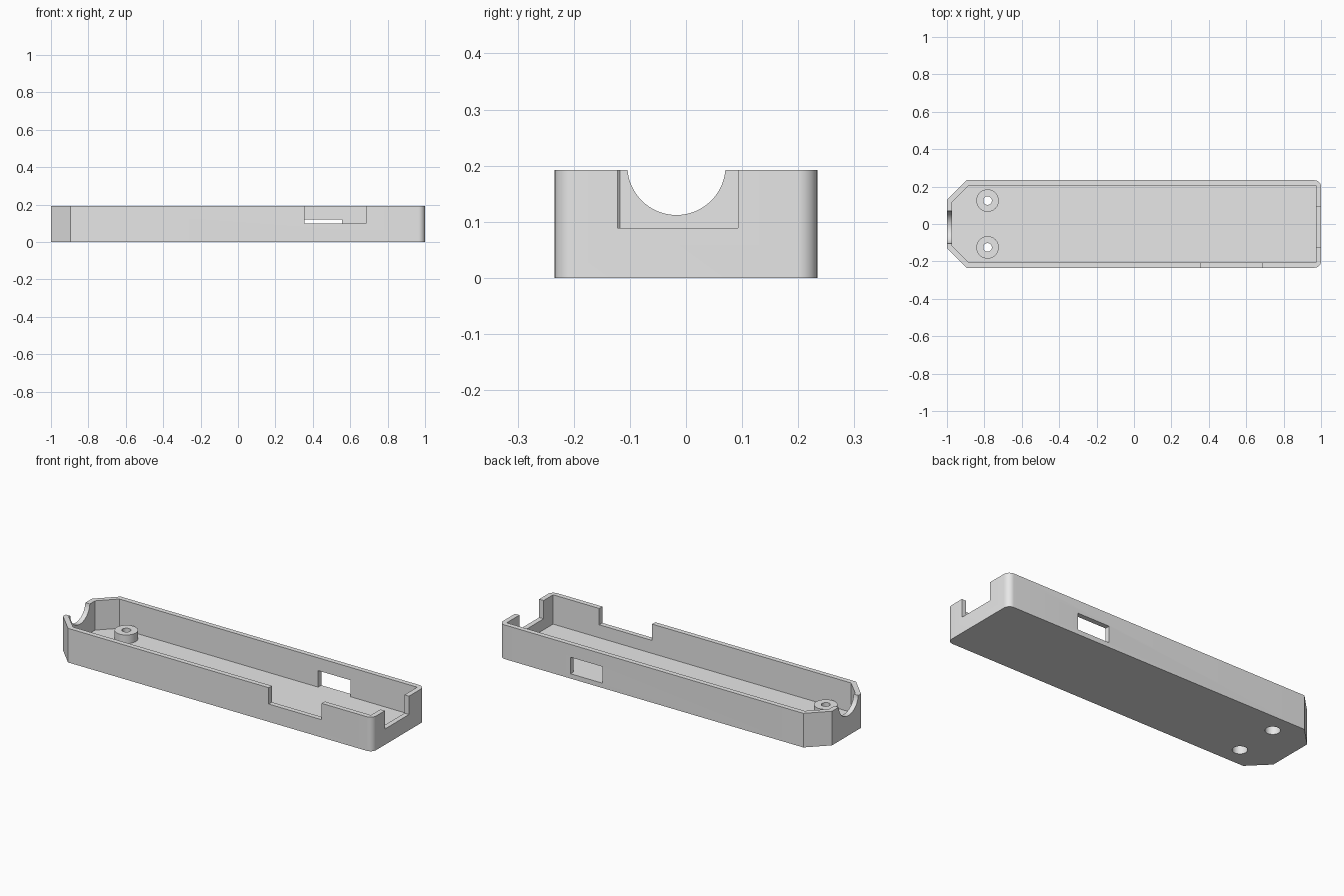
import bpy, bmesh, math
from mathutils import Matrix

if "Cube" in bpy.data.objects:
    bpy.data.objects.remove(bpy.data.objects["Cube"])

W, H = 0.234, 0.192          # half width, height
WALL, FLOOR = 0.028, 0.027   # wall and floor thickness

grey = bpy.data.materials.new("plain_grey")
grey.diffuse_color = (0.8, 0.8, 0.8, 1)
grey.use_nodes = True
grey.node_tree.nodes["Principled BSDF"].inputs["Base Color"].default_value = grey.diffuse_color


def finish(name, bm):
    bmesh.ops.recalc_face_normals(bm, faces=bm.faces)
    me = bpy.data.meshes.new(name)
    bm.to_mesh(me)
    bm.free()
    me.materials.append(grey)
    ob = bpy.data.objects.new(name, me)
    bpy.context.collection.objects.link(ob)
    return ob


def prism(name, outline, z0, z1):
    bm = bmesh.new()
    face = bm.faces.new([bm.verts.new((x, y, z0)) for x, y in outline])
    res = bmesh.ops.extrude_face_region(bm, geom=[face])
    verts = [v for v in res["geom"] if isinstance(v, bmesh.types.BMVert)]
    bmesh.ops.translate(bm, verts=verts, vec=(0, 0, z1 - z0))
    return finish(name, bm)


def box(name, x0, x1, y0, y1, z0, z1):
    return prism(name, [(x0, y0), (x1, y0), (x1, y1), (x0, y1)], z0, z1)


def cylinder(name, x, y, r, z0, z1, n=48):
    ring = [(x + r * math.cos(2 * math.pi * i / n),
             y + r * math.sin(2 * math.pi * i / n)) for i in range(n)]
    return prism(name, ring, z0, z1)


def combine(target, other, op):
    mod = target.modifiers.new("bool", "BOOLEAN")
    mod.operation, mod.solver, mod.object = op, "EXACT", other
    bpy.context.view_layer.objects.active = target
    bpy.ops.object.modifier_apply(modifier=mod.name)
    bpy.data.objects.remove(other)


# outer body: chamfered left end, rounded right corners
R = 0.035
half = [(1 - R + R * math.cos(a), W - R + R * math.sin(a))
        for a in (math.pi / 2 * i / 10 for i in range(11))]
half += [(-0.895, W), (-1, 0.129)]
case = prism("case_tray", half + [(x, -y) for x, y in reversed(half)], 0, H)

# hollow inside
k = WALL * math.tan(math.pi / 8)
inner = [(1 - WALL, W - WALL), (-0.895 + k, W - WALL), (-1 + WALL, 0.129 - k)]
combine(case, prism("cavity", inner + [(x, -y) for x, y in reversed(inner)],
                    FLOOR, H + 0.1), "DIFFERENCE")

# screw bosses with through holes, counterbored from below
for y in (-0.125, 0.125):
    combine(case, cylinder("boss", -0.783, y, 0.06, 0.01, 0.075), "UNION")
    combine(case, cylinder("screw_hole", -0.783, y, 0.023, -0.1, 0.2), "DIFFERENCE")
    combine(case, cylinder("counterbore", -0.783, y, 0.038, -0.1, 0.05), "DIFFERENCE")

# front notch, right end notch, back window
combine(case, box("front_notch", 0.355, 0.685, -0.3, -0.195, 0.10, 0.3), "DIFFERENCE")
combine(case, box("end_notch", 0.95, 1.1, -0.122, 0.093, 0.089, 0.3), "DIFFERENCE")
combine(case, box("back_window", 0.355, 0.555, 0.195, 0.3, FLOOR, 0.12), "DIFFERENCE")

# half round cable opening in the left end
cable = cylinder("cable_opening", 0, 0, 0.0875, -0.07, 0.07, 64)
cable.data.transform(Matrix.Translation((-1, -0.017, 0.1995))
                     @ Matrix.Rotation(math.pi / 2, 4, "Y"))
combine(case, cable, "DIFFERENCE")

bpy.ops.object.select_all(action="DESELECT")
case.select_set(True)
bpy.context.view_layer.objects.active = case
bpy.ops.object.shade_smooth_by_angle(angle=math.radians(30))
